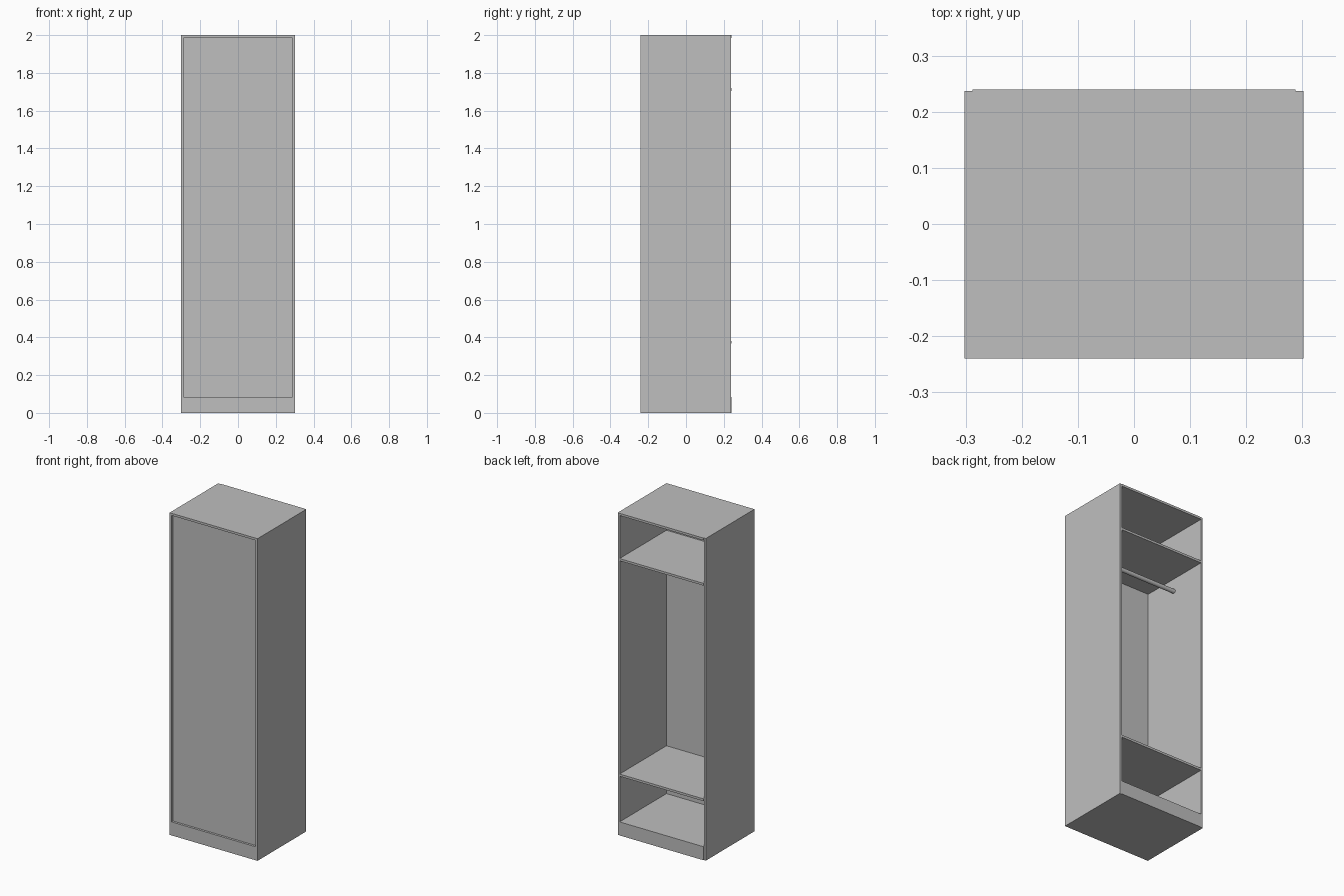
import bpy
import bmesh
import math
from mathutils import Matrix

if "Cube" in bpy.data.objects:
    bpy.data.objects.remove(bpy.data.objects["Cube"], do_unlink=True)

GREY = (0.52, 0.52, 0.52, 1.0)
grey = bpy.data.materials.new("plain_grey")
grey.use_nodes = True
grey.diffuse_color = GREY
grey.node_tree.nodes["Principled BSDF"].inputs["Base Color"].default_value = GREY

# Overall sizes of the cabinet
W, D, H = 0.302, 0.24, 2.0      # half width, half depth, height
T = 0.014                       # board thickness
INNER = W - T                   # half width between the sides
SIDE_END = 0.237                # sides stop just short of the shelves
PANEL_OUT, PANEL_IN = -0.226, -0.22
BASE = 0.084                    # height of the floor


def add_object(name, bm):
    mesh = bpy.data.meshes.new(name)
    bm.to_mesh(mesh)
    bm.free()
    mesh.materials.append(grey)
    obj = bpy.data.objects.new(name, mesh)
    bpy.context.collection.objects.link(obj)
    return obj


def board(name, x, y, z):
    """A board spanning the given ranges in x, y and z."""
    bm = bmesh.new()
    bmesh.ops.create_cube(bm, size=1)
    for v in bm.verts:
        v.co = [(lo + hi) / 2 + c * (hi - lo) for c, (lo, hi) in zip(v.co, (x, y, z))]
    return add_object(name, bm)


across = (-INNER, INNER)

# Full-height sides
board("left_side", (INNER, W), (-D, SIDE_END), (0, H))
board("right_side", (-W, -INNER), (-D, SIDE_END), (0, H))

# Top board, plinth and floor
board("top_board", across, (-D, D), (H - T, H))
board("plinth", across, (-D, D), (0, BASE - T))
board("floor_board", across, (-D, D), (BASE - T, BASE))

# Thin recessed panel closing one face
board("front_panel", across, (PANEL_OUT, PANEL_IN), (BASE, H - T))

# Shelves
for name, z in (("lower_shelf", 0.374), ("upper_shelf", 1.712)):
    board(name, across, (PANEL_IN, D), (z - T / 2, z + T / 2))

# Hanging rail between the sides
bm = bmesh.new()
bmesh.ops.create_cone(bm, cap_ends=True, segments=32, radius1=0.013, radius2=0.013,
                      depth=2 * INNER, matrix=Matrix.Rotation(math.pi / 2, 4, "Y"))
rail = add_object("hanging_rail", bm)
rail.location = (0, 0.003, 1.625)
bpy.context.view_layer.objects.active = rail
rail.select_set(True)
bpy.ops.object.shade_smooth_by_angle()
